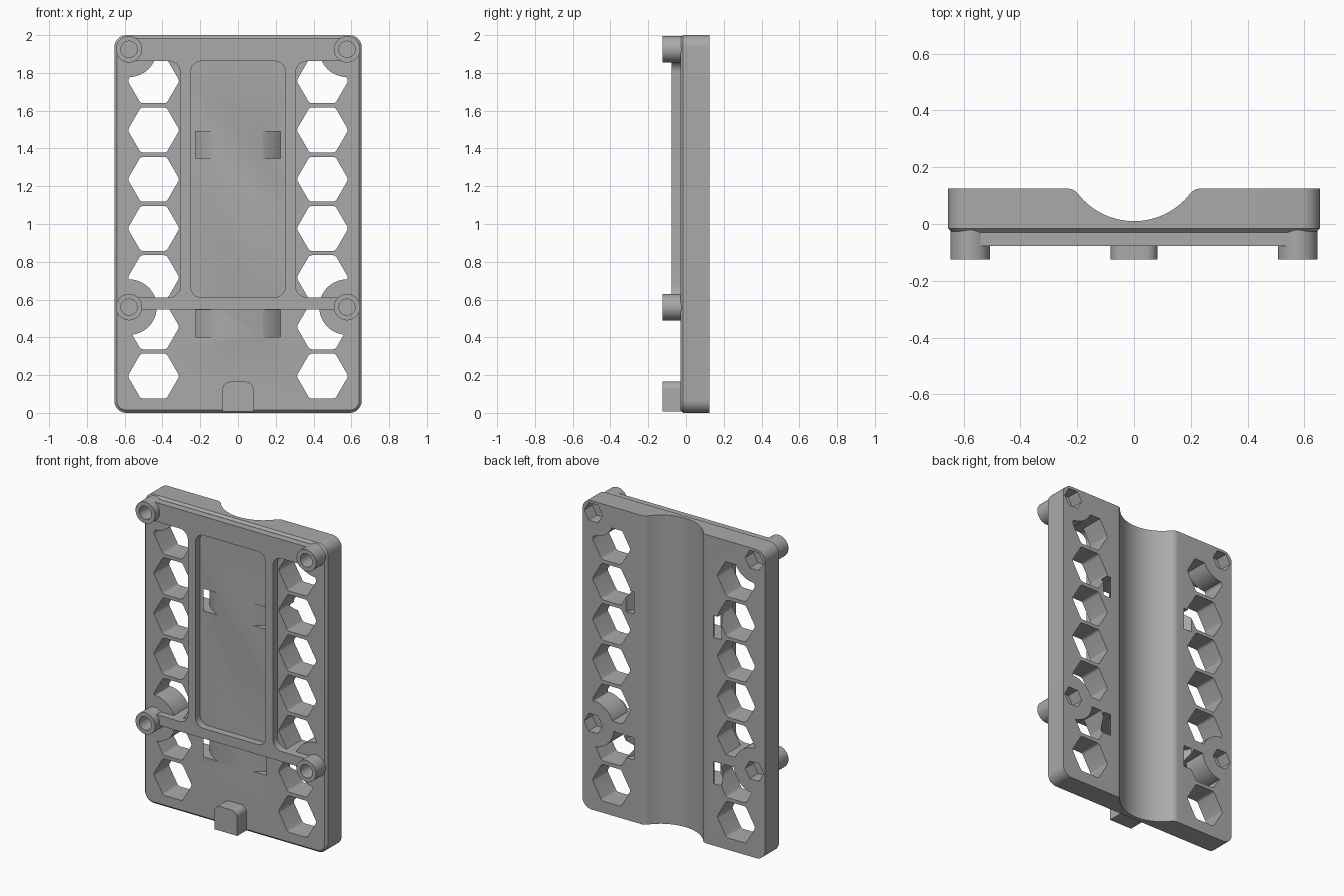
import bpy, bmesh, math
from mathutils import Vector

cube = bpy.data.objects.get("Cube")
if cube:
    bpy.data.objects.remove(cube, do_unlink=True)

grey = bpy.data.materials.new("plain grey")
grey.use_nodes = True
grey.diffuse_color = (0.4, 0.4, 0.4, 1)
grey.node_tree.nodes["Principled BSDF"].inputs["Base Color"].default_value = (0.4, 0.4, 0.4, 1)

FRONT, BACK = -0.03, 0.125
BOSSES = [(s * 0.577, z) for s in (-1, 1) for z in (0.56, 1.925)]


def rounded(corners, steps=8):
    """Closed outline from (x, y, radius) corners."""
    out = []
    for i, (x, y, r) in enumerate(corners):
        p = Vector((x, y))
        if r == 0:
            out.append(p)
            continue
        a = (Vector(corners[i - 1][:2]) - p).normalized()
        b = (Vector(corners[(i + 1) % len(corners)][:2]) - p).normalized()
        half = a.angle(b) / 2
        c = p + (a + b).normalized() * r / math.sin(half)
        v, w = p + a * r / math.tan(half) - c, p + b * r / math.tan(half) - c
        out += [c + v.lerp(w, k / steps).normalized() * r for k in range(steps + 1)]
    return out


def rect(x, z0, z1, r):
    return rounded([(-x, z0, r), (x, z0, r), (x, z1, r), (-x, z1, r)])


def ngon(cx, cz, radius, sides, r=0):
    ring = [math.tau * k / sides for k in range(sides)]
    return rounded([(cx + radius * math.cos(t), cz + radius * math.sin(t), r) for t in ring], 4)


def prism(name, loops, lo, hi, upright=False):
    """Extrude outlines along y, or along z when upright."""
    bm = bmesh.new()
    for loop in loops:
        ends = []
        for h in (lo, hi):
            ends.append([bm.verts.new((u, v, h) if upright else (u, h, v)) for u, v in loop])
            bm.faces.new(ends[-1])
        n = len(loop)
        for i in range(n):
            j = (i + 1) % n
            bm.faces.new((ends[0][i], ends[0][j], ends[1][j], ends[1][i]))
    bmesh.ops.recalc_face_normals(bm, faces=bm.faces)
    mesh = bpy.data.meshes.new(name)
    bm.to_mesh(mesh)
    bm.free()
    obj = bpy.data.objects.new(name, mesh)
    bpy.context.collection.objects.link(obj)
    mesh.materials.append(grey)
    return obj


def activate(obj):
    bpy.ops.object.select_all(action="DESELECT")
    obj.select_set(True)
    bpy.context.view_layer.objects.active = obj


def cut(obj, cutter):
    cutter.hide_render = True
    mod = obj.modifiers.new("cut", "BOOLEAN")
    mod.operation, mod.solver, mod.object = "DIFFERENCE", "EXACT", cutter
    activate(obj)
    bpy.ops.object.modifier_apply(modifier=mod.name)
    bpy.data.objects.remove(cutter, do_unlink=True)


# Plate with chamfered front rim
plate = prism("plate", [rect(0.655, 0, 2, 0.065)], FRONT, BACK)
bm = bmesh.new()
bm.from_mesh(plate.data)
rim = [e for e in bm.edges if all(abs(v.co.y - FRONT) < 1e-4 for v in e.verts)]
bmesh.ops.bevel(bm, geom=rim, offset=0.014, segments=1, affect="EDGES")
bm.to_mesh(plate.data)
bm.free()

# Hexagon windows, kept clear of the boss pillars and cross bars
hexes = [ngon(s * 0.447, 0.195 + 0.2605 * k, 0.137, 6, 0.022) for s in (-1, 1) for k in range(7)]
windows = prism("window_cutter", hexes, -0.3, 0.3)
cut(windows, prism("pillar_cutter", [ngon(x, z, 0.147, 48) for x, z in BOSSES], -0.4, 0.4))
cut(windows, prism("bar_cutter", [rect(0.8, 0.547, 0.612, 0), rect(0.8, 1.862, 2.1, 0)], -0.5, 0.5))
cut(plate, windows)

# Round channel down the back, with softened lips
R, CY, LIP_X, LIP_R = 0.25, 0.26, 0.235, 0.0475
LIP_Y = BACK - LIP_R
touch = math.atan2(LIP_X, CY - LIP_Y)
half = [(R * math.sin(touch * k / 16), CY - R * math.cos(touch * k / 16)) for k in range(17)]
half += [(LIP_X - LIP_R * math.sin(touch * k / 8), LIP_Y + LIP_R * math.cos(touch * k / 8))
         for k in range(7, -1, -1)]
half.append((LIP_X, 0.3))
channel = [(-x, y) for x, y in reversed(half[1:])] + half
cut(plate, prism("channel_cutter", [channel], -0.1, 2.1, True))

# Curved strap slots running around the channel
for z0, z1 in ((0.402, 0.545), (1.348, 1.49)):
    slots = []
    for s in (-1, 1):
        angles = [math.radians(5 + 3.5 * k) for k in range(21)]
        inner = [(s * 0.316 * math.sin(t), CY - 0.316 * math.cos(t)) for t in angles]
        outer = [(s * 0.367 * math.sin(t), CY - 0.367 * math.cos(t)) for t in angles]
        slots.append(inner + outer[::-1])
    cut(plate, prism("slot_cutter", slots, z0, z1, True))

# Nut pockets in the back
cut(plate, prism("nut_cutter", [ngon(x, z, 0.066, 6) for x, z in BOSSES], 0.04, 0.2))

# Raised frame with rounded recess
right = [(0.577, 1.985, 0), (0.577, 1.862, 0), (0.305, 1.862, 0.06),
         (0.305, 0.612, 0.06), (0.577, 0.612, 0), (0.577, 0.547, 0)]
outline = right + [(-x, z, r) for x, z, r in reversed(right)]
frame = prism("raised_frame", [rounded(outline)], -0.077, FRONT + 0.01)
cut(frame, prism("recess_cutter", [rect(0.25, 0.612, 1.862, 0.055)], -0.2, 0.1))

# Screw bosses and their bores
bosses = prism("screw_bosses", [ngon(x, z, 0.07, 40) for x, z in BOSSES], -0.125, FRONT + 0.01)
for part in (plate, frame, bosses):
    cut(part, prism("bore_cutter", [ngon(x, z, 0.043, 32) for x, z in BOSSES], -0.2, 0.03))

# Bottom stop tab
tab = prism("stop_tab", [rounded([(-0.082, 0.008, 0), (0.082, 0.008, 0),
                                  (0.082, 0.165, 0.04), (-0.082, 0.165, 0.04)])],
            -0.125, FRONT + 0.02)

for part in (plate, frame, bosses, tab):
    activate(part)
    bpy.ops.object.shade_smooth_by_angle(angle=math.radians(30))
